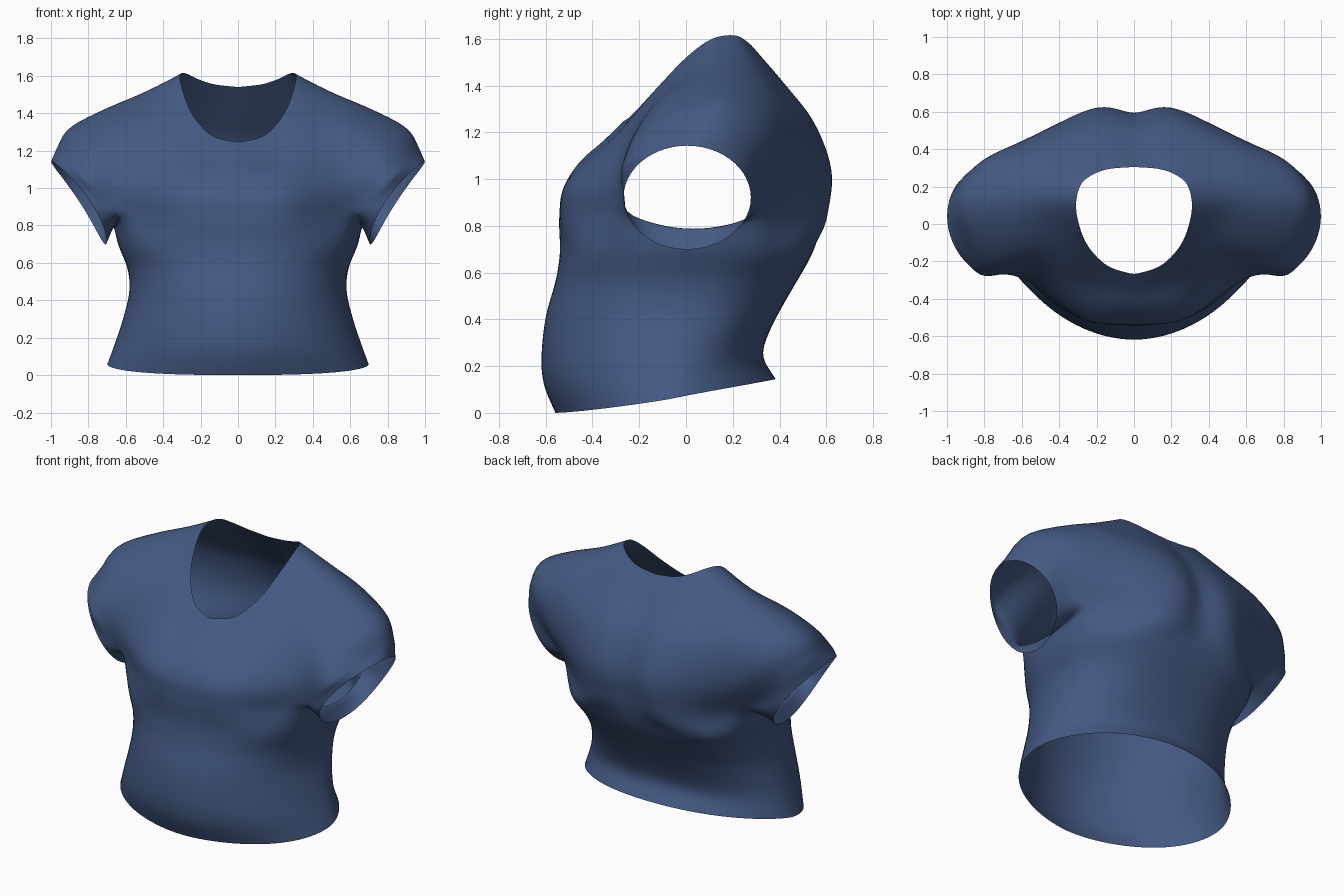
import bpy, bmesh, math
from mathutils import Vector

cube = bpy.data.objects.get("Cube")
if cube:
    bpy.data.objects.remove(cube)

STEPS = 4  # mesh steps between neighbouring guide points


def resample(pts, steps, lead=None):
    """Smooth curve through the points; lead sets the starting direction."""
    pts = [Vector(p) for p in pts]
    ext = [lead or 2 * pts[0] - pts[1]] + pts + [2 * pts[-1] - pts[-2]]
    out = []
    for a, b, c, d in zip(ext, ext[1:], ext[2:], ext[3:]):
        for k in range(steps):
            t = k / steps
            out.append(b + (c - a) * t / 2 + (2 * a - 5 * b + 4 * c - d) * t * t / 2
                       + (3 * b - a - 3 * c + d) * t ** 3 / 2)
    return out + [pts[-1]]


def power(v, e):
    return math.copysign(abs(v) ** e, v)


def add_grid(bm, rows):
    grid = [[bm.verts.new(p) for p in row] for row in rows]
    for r, s in zip(grid, grid[1:]):
        for i in range(len(r) - 1):
            bm.faces.new((r[i], r[i + 1], s[i + 1], s[i]))


# Yoke guides for the left half, each running from the neckline outward
front_guides = [
    [(0, -.27, 1.245), (0, -.36, 1.16), (0, -.46, 1.07), (0, -.53, .95), (0, -.545, .82)],
    [(.14, -.225, 1.28), (.2, -.32, 1.17), (.25, -.43, 1.07), (.27, -.505, .96), (.29, -.505, .83)],
    [(.245, -.12, 1.395), (.36, -.2, 1.29), (.48, -.27, 1.15), (.57, -.3, 1), (.62, -.265, .865)],
    [(.295, 0, 1.52), (.45, -.03, 1.43), (.62, -.12, 1.33), (.76, -.21, 1.2), (.84, -.27, 1.07)],
]
back_guides = [
    [(.31, .11, 1.6), (.5, .13, 1.51), (.72, .12, 1.42), (.91, .1, 1.32), (.98, .07, 1.2)],
    [(.285, .21, 1.615), (.46, .27, 1.5), (.64, .33, 1.38), (.8, .34, 1.24), (.88, .285, 1.09)],
    [(.22, .265, 1.585), (.34, .37, 1.44), (.47, .47, 1.26), (.6, .44, 1.05), (.63, .325, .86)],
    [(.13, .295, 1.555), (.17, .42, 1.41), (.2, .55, 1.24), (.22, .62, 1.03), (.27, .588, .82)],
    [(0, .305, 1.54), (0, .41, 1.4), (0, .53, 1.23), (0, .59, 1.02), (0, .575, .82)],
]
columns = [resample(g, STEPS) for g in front_guides + back_guides]
yoke = [resample(row, STEPS) for row in zip(*columns)]
edge = yoke[-1]
above = yoke[-1 - STEPS]
fork_front, fork_back = 2 * STEPS, 6 * STEPS

# Underarm seam joins the front and back forks
n_under = 2 * STEPS
under = []
for k in range(n_under + 1):
    t = k / n_under
    bow = math.sin(math.pi * t)
    under.append(edge[fork_front].lerp(edge[fork_back], t) + Vector((.04 * bow, 0, -.065 * bow)))

# Body rings: height, front y, back y, half width
body_rings = [
    (.69, -.54, .545, .64), (.56, -.56, .49, .592), (.42, -.6, .425, .582),
    (.25, -.62, .355, .62), (.12, -.61, .33, .66), (0, -.56, .385, .7),
]
top_row = edge[:fork_front] + under + edge[fork_back + 1:]
leads = above[:fork_front] + [None] * len(under) + above[fork_back + 1:]
n_body = len(top_row) - 1
body_columns = []
for i, (top, lead) in enumerate(zip(top_row, leads)):
    angle = math.pi * i / n_body
    side, along = math.sin(angle), -math.cos(angle)
    pts = [top]
    for z, front, back, half in body_rings:
        if along > 0:
            reach, e = back, 1.04 - .45 * z
            reach += .03 * z * side  # shallow groove along the spine
        else:
            reach, e = -front, 1.08 - .25 * z
        tilt = .145 * ((1 + along) / 2) ** 1.3 * (1 - z / .7)
        x = half * power(side, e) if 0 < i < n_body else 0
        y = reach * power(along, e) - .07 * side ** 3 * (1 - z / .8)
        pts.append((x, y, z + tilt))
    body_columns.append(resample(pts, 3, lead))
body = list(zip(*body_columns))

# Sleeve: armhole loop out to a slanted oval opening
loop = edge[fork_front:fork_back + 1] + under[-2::-1]
n_top = fork_back - fork_front
cuff = []
for i in range(len(loop)):
    if i <= n_top:
        a = math.radians(200 - 220 * i / n_top)
    else:
        a = math.radians(-20 - 140 * (i - n_top) / n_under)
    y, z = .005 + .275 * math.cos(a), .92 + .225 * math.sin(a)
    x = .71 + .65 * (z - .7) - .04 * math.cos(a) ** 2 + .03 * math.cos(a)
    cuff.append(Vector((x, y, z)))
sleeve = [[p.lerp(q, k / 3) for p, q in zip(loop, cuff)] for k in range(4)]

# Assemble the half shirt
bm = bmesh.new()
for rows in (yoke, body, sleeve):
    add_grid(bm, rows)
bmesh.ops.remove_doubles(bm, verts=bm.verts[:], dist=.0005)
bmesh.ops.recalc_face_normals(bm, faces=bm.faces[:])
bm.faces.ensure_lookup_table()
if bm.faces[0].normal.y > 0:  # first face lies on the chest
    bmesh.ops.reverse_faces(bm, faces=bm.faces[:])
mesh = bpy.data.meshes.new("shirt")
bm.to_mesh(mesh)
bm.free()
shirt = bpy.data.objects.new("shirt", mesh)
bpy.context.collection.objects.link(shirt)

# Blue cloth
cloth = bpy.data.materials.new("blue_cloth")
cloth.use_nodes = True
colour = (.058, .1, .225, 1)
cloth.diffuse_color = colour
cloth.node_tree.nodes["Principled BSDF"].inputs["Base Color"].default_value = colour
mesh.materials.append(cloth)

# Mirror the half and smooth it
mirror = shirt.modifiers.new("mirror", "MIRROR")
mirror.use_clip = True
mirror.merge_threshold = .002
subsurf = shirt.modifiers.new("smooth", "SUBSURF")
subsurf.levels = subsurf.render_levels = 1
for poly in mesh.polygons:
    poly.use_smooth = True
